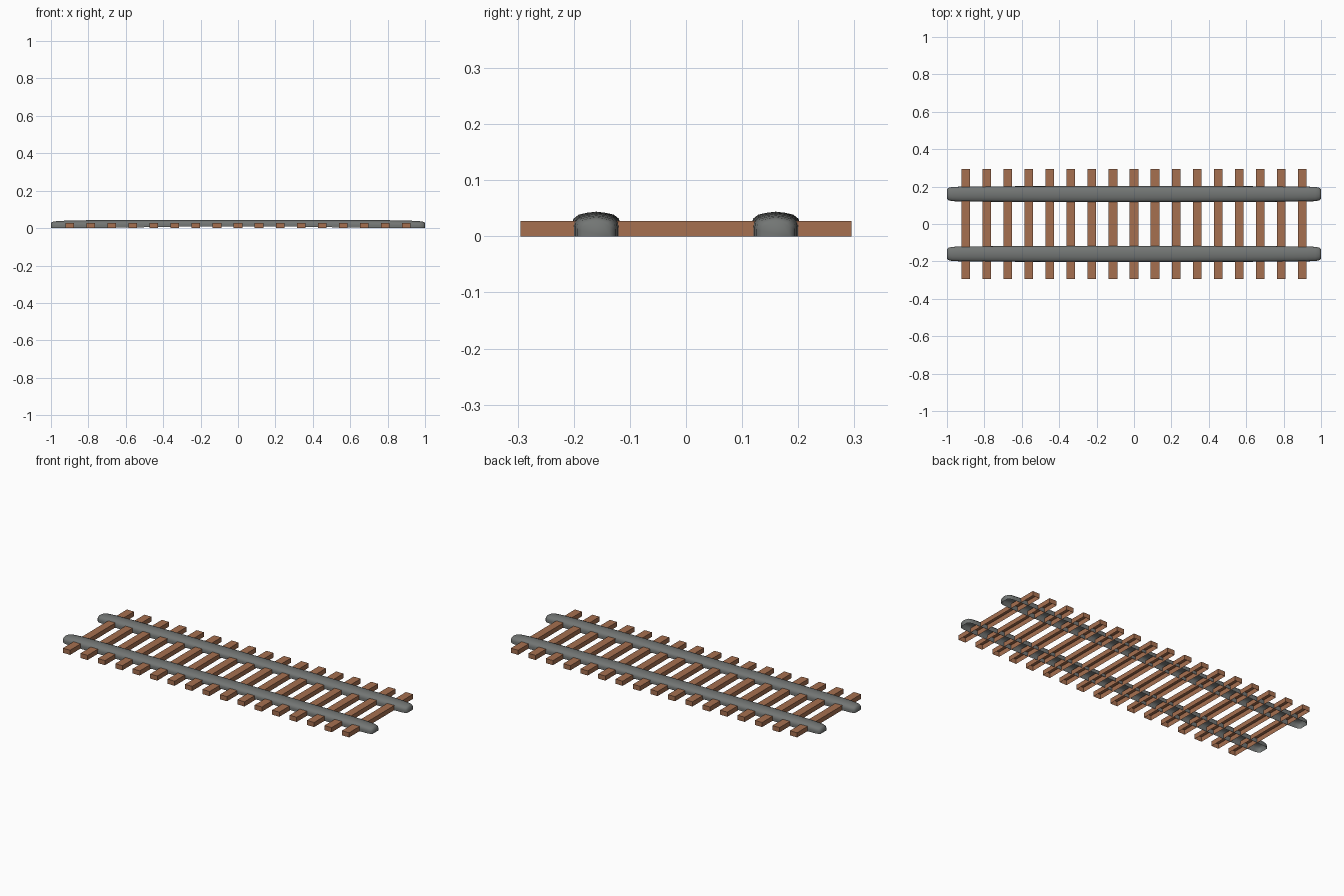
import bpy, bmesh

if "Cube" in bpy.data.objects:
    bpy.data.objects.remove(bpy.data.objects["Cube"])

wood = bpy.data.materials.new("wood")
wood.diffuse_color = (0.38, 0.16, 0.08, 1)
wood.use_nodes = True
wood.node_tree.nodes["Principled BSDF"].inputs["Base Color"].default_value = wood.diffuse_color
steel = bpy.data.materials.new("dark_steel")
steel.diffuse_color = (0.17, 0.18, 0.175, 1)
steel.use_nodes = True
steel.node_tree.nodes["Principled BSDF"].inputs["Base Color"].default_value = steel.diffuse_color


def finish(bm, name, mat):
    me = bpy.data.meshes.new(name)
    bm.normal_update()
    bm.to_mesh(me)
    bm.free()
    ob = bpy.data.objects.new(name, me)
    me.materials.append(mat)
    bpy.context.collection.objects.link(ob)
    return ob


# Sleepers: boxes open underneath
def sleeper(name, x):
    bm = bmesh.new()
    bmesh.ops.create_cube(bm, size=1)
    for v in bm.verts:
        v.co = (x + v.co.x * 0.046, v.co.y * 0.59, (v.co.z + 0.5) * 0.027)
    bottom = [f for f in bm.faces if f.calc_center_median().z < 0.001]
    bmesh.ops.delete(bm, geom=bottom, context='FACES_ONLY')
    finish(bm, name, wood)


for i in range(17):
    sleeper(f"sleeper_{i + 1}", -0.9 + i * 0.1125)

# Rails: rounded profile lofted along x, hollow underneath
# profile points: half-width, height (0 = lower rim, 1 = crown)
HALF = [(1.0, 0.0), (1.0, 0.35), (0.97, 0.62), (0.75, 0.84), (0.4, 0.94)]
PROFILE = HALF + [(0.0, 1.0)] + [(-w, h) for w, h in reversed(HALF)]
# stations: x, half-width, lower rim height, crown height
END = [(0.30, 0.042, 0.008, 0.044), (0.60, 0.042, 0.003, 0.0435),
       (0.82, 0.041, 0.0, 0.042), (0.92, 0.040, 0.0, 0.040),
       (0.97, 0.038, 0.0, 0.037), (0.99, 0.034, 0.0, 0.034),
       (1.0, 0.025, 0.0, 0.028)]
STATIONS = [(-x, w, lo, hi) for x, w, lo, hi in reversed(END)] + \
           [(0.0, 0.042, 0.010, 0.044)] + END


def rail(name, y):
    bm = bmesh.new()
    rings = [[bm.verts.new((x, y + w * pw, lo + (hi - lo) * ph))
              for pw, ph in PROFILE] for x, w, lo, hi in STATIONS]
    for a, b in zip(rings, rings[1:]):
        for k in range(len(PROFILE) - 1):
            bm.faces.new((a[k], b[k], b[k + 1], a[k + 1]))
    # closed ends
    bm.faces.new(rings[0])
    bm.faces.new(rings[-1][::-1])
    bmesh.ops.recalc_face_normals(bm, faces=bm.faces)
    # keep the shell facing outwards
    bm.normal_update()
    if max(bm.faces, key=lambda f: f.calc_center_median().z).normal.z < 0:
        bmesh.ops.reverse_faces(bm, faces=bm.faces)
    for f in bm.faces:
        f.smooth = True
    finish(bm, name, steel)


rail("front_rail", -0.16)
rail("back_rail", 0.16)
